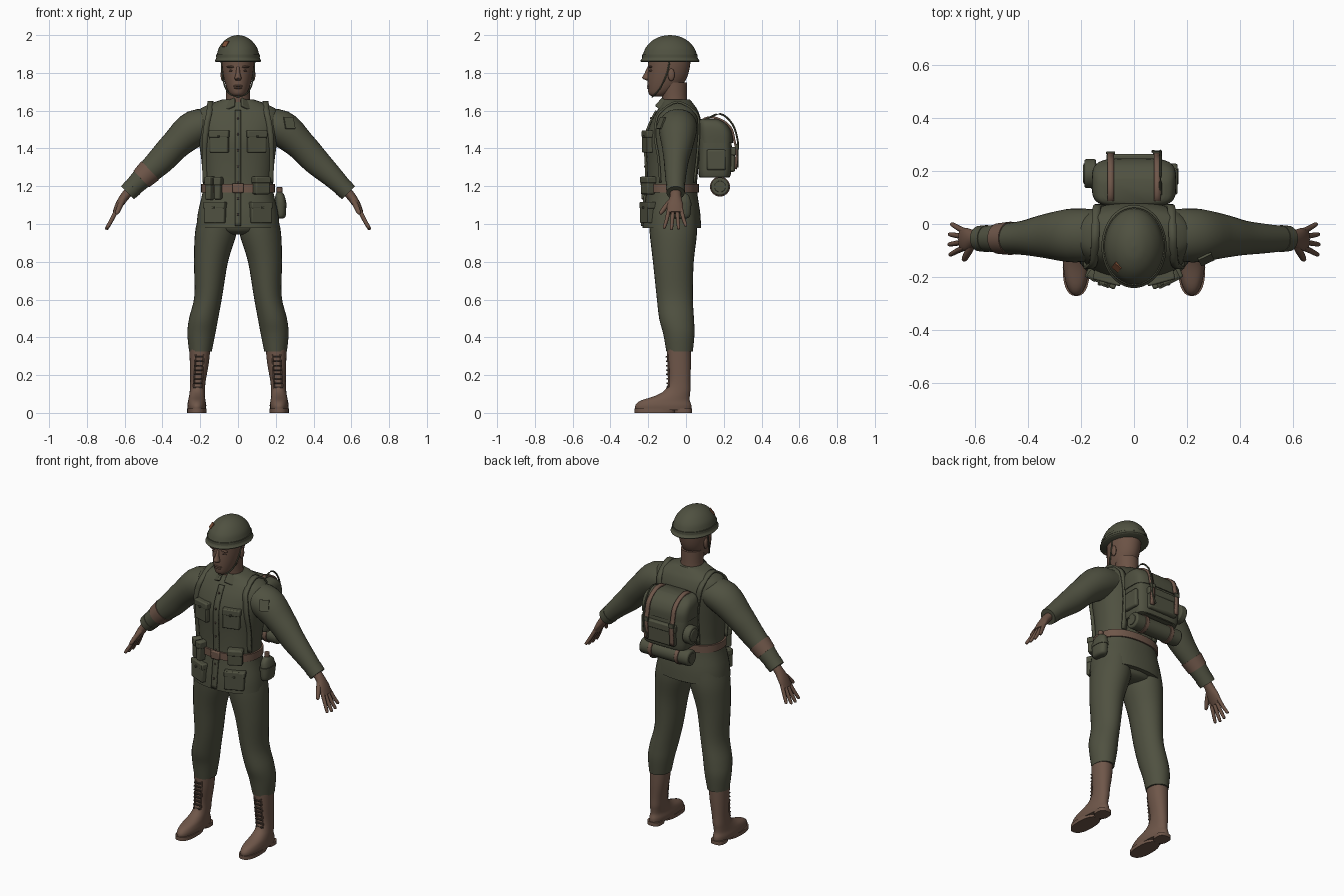
import bpy, bmesh
from math import sin, cos, pi, atan2, copysign
from mathutils import Vector, Matrix

if "Cube" in bpy.data.objects:
    bpy.data.objects.remove(bpy.data.objects["Cube"])


def material(name, rgb):
    m = bpy.data.materials.new(name)
    m.use_nodes = True
    m.diffuse_color = (*rgb, 1)
    m.node_tree.nodes["Principled BSDF"].inputs["Base Color"].default_value = (*rgb, 1)
    return m


olive = material("olive cloth", (0.079, 0.082, 0.052))
leather = material("brown leather", (0.158, 0.094, 0.067))
skin = material("skin", (0.15, 0.086, 0.06))
dark = material("dark brown trim", (0.06, 0.042, 0.032))
red = material("rust badge", (0.2, 0.075, 0.035))
SIDES = (("left", 1), ("right", -1))


def finish(name, bm, mat, angle=0.7):
    bmesh.ops.recalc_face_normals(bm, faces=bm.faces)
    me = bpy.data.meshes.new(name)
    bm.to_mesh(me)
    bm.free()
    ob = bpy.data.objects.new(name, me)
    bpy.context.collection.objects.link(ob)
    me.materials.append(mat)
    bpy.ops.object.select_all(action='DESELECT')
    ob.select_set(True)
    bpy.context.view_layer.objects.active = ob
    bpy.ops.object.shade_smooth_by_angle(angle=angle)
    return ob


def spline(pts, steps=4):
    """Catmull-Rom through points of any dimension."""
    out = []
    for i in range(len(pts) - 1):
        a, b, c, d = pts[max(i - 1, 0)], pts[i], pts[i + 1], pts[min(i + 2, len(pts) - 1)]
        for k in range(steps):
            t = k / steps
            out.append(tuple(q + t / 2 * (r - p + t * (2 * p - 5 * q + 4 * r - s + t * (3 * (q - r) + s - p)))
                             for p, q, r, s in zip(a, b, c, d)))
    return out + [tuple(pts[-1])]


def loft(name, rings, mat, p=2, flat=True, n=28, steps=4):
    """Skin rings (x, y, z, radius a, radius b); flat keeps them level."""
    rings = spline(rings, steps)
    bm = bmesh.new()
    rows = []
    for i, (x, y, z, a, b) in enumerate(rings):
        u, v = Vector((1, 0, 0)), Vector((0, 1, 0))
        if not flat:
            t = Vector(rings[min(i + 1, len(rings) - 1)][:3]) - Vector(rings[max(i - 1, 0)][:3])
            u = v.cross(t).normalized()
            v = t.cross(u).normalized()
        row = []
        for k in range(n):
            c, s = cos(2 * pi * k / n), sin(2 * pi * k / n)
            row.append(bm.verts.new(Vector((x, y, z)) + u * a * copysign(abs(c) ** (2 / p), c)
                                    + v * b * copysign(abs(s) ** (2 / p), s)))
        rows.append(row)
    for r, q in zip(rows, rows[1:]):
        for k in range(n):
            bm.faces.new((r[k], r[(k + 1) % n], q[(k + 1) % n], q[k]))
    bm.faces.new(rows[0])
    bm.faces.new(rows[-1])
    return finish(name, bm, mat)


def box(name, loc, size, mat, rot=Matrix(), bevel=0.006):
    bm = bmesh.new()
    bmesh.ops.create_cube(bm, size=1, matrix=Matrix.Translation(loc) @ rot @ Matrix.Diagonal((*size, 1)))
    ob = finish(name, bm, mat)
    if bevel:
        mod = ob.modifiers.new("soft edges", 'BEVEL')
        mod.width, mod.segments = bevel, 2
    return ob


def ball(name, loc, size, mat):
    bm = bmesh.new()
    bmesh.ops.create_uvsphere(bm, u_segments=16, v_segments=10, radius=1,
                              matrix=Matrix.Translation(loc) @ Matrix.Diagonal((*size, 1)))
    return finish(name, bm, mat)


def drum(name, loc, r, length, mat, axis='Y', bevel=0.008):
    bm = bmesh.new()
    rot = Matrix() if axis == 'Z' else Matrix.Rotation(pi / 2, 4, axis)
    bmesh.ops.create_cone(bm, cap_ends=True, segments=28, radius1=r, radius2=r, depth=length,
                          matrix=Matrix.Translation(loc) @ rot)
    ob = finish(name, bm, mat)
    mod = ob.modifiers.new("soft edges", 'BEVEL')
    mod.width, mod.segments = bevel, 2
    return ob


def ribbon(name, pts, width, mat, thick=0.012):
    bm = bmesh.new()
    w = Vector((width / 2, 0, 0))
    rows = [(bm.verts.new(Vector(p) - w), bm.verts.new(Vector(p) + w)) for p in spline(pts)]
    for a, b in zip(rows, rows[1:]):
        bm.faces.new((a[0], a[1], b[1], b[0]))
    ob = finish(name, bm, mat)
    mod = ob.modifiers.new("thickness", 'SOLIDIFY')
    mod.thickness, mod.offset = thick, 0


def cord(name, pts, r, mat):
    loft(name, [(*p, r, r) for p in pts], mat, flat=False, n=8)


# Jacket body, and a helper that finds its surface
P = 2.3
TORSO = [(0, -.075, .98, .22, .155), (0, -.075, 1.06, .212, .15), (0, -.075, 1.19, .185, .133),
         (0, -.07, 1.32, .192, .138), (0, -.065, 1.45, .21, .147), (0, -.052, 1.54, .228, .133),
         (0, -.045, 1.6, .21, .108), (0, -.045, 1.635, .15, .085), (0, -.05, 1.66, .08, .07)]
loft("jacket", TORSO, olive, P, n=48)
loft("trouser_seat", [(0, -.065, .945, .05, .08), (0, -.066, .965, .17, .115), (0, -.07, 1.02, .2, .13)], olive)


def surface(x, z, side=-1):
    r = min(spline(TORSO, 16), key=lambda q: abs(q[2] - z))
    return r[1] + side * r[4] * (1 - min(abs(x) / r[3], .985) ** P) ** (1 / P)


def on_jacket(name, x, z, size, mat, lift=0, bevel=0.006):
    yaw = atan2(surface(x + .02, z) - surface(x - .02, z), .04)
    n = Vector((sin(yaw), -cos(yaw), 0))
    box(name, Vector((x, surface(x, z), z)) + n * lift, size, mat, Matrix.Rotation(yaw, 4, 'Z'), bevel)


# Button front, belt and buckle
ribbon("button_placket", [(0, surface(0, z) - .004, z) for z in (.99, 1.1, 1.2, 1.3, 1.4, 1.5, 1.6)], .034, olive)
for i in range(7):
    ball("button", (0, surface(0, 1.05 + i * .085) - .011, 1.05 + i * .085), (.006, .005, .006), dark)
loft("belt", [(0, -.075, z, .195, .143) for z in (1.168, 1.212)], leather, P, n=48)
on_jacket("belt_buckle", 0, 1.19, (.06, .02, .05), leather, .012)

for side, s in SIDES:
    # Pockets with flaps
    for label, x, z, w, h in (("chest", .098, 1.435, .1, .115), ("hip", .12, 1.06, .115, .11)):
        on_jacket(f"{side}_{label}_pocket", s * x, z, (w, .036, h), olive, .002)
        on_jacket(f"{side}_{label}_flap", s * x, z + h * .36, (w + .008, .044, h * .33), olive, .004)
        on_jacket(f"{side}_{label}_button", s * x, z + h * .25, (.012, .012, .012), olive, .027, .003)
    # Collar wing
    box(f"{side}_collar", (s * .054, -.122, 1.628), (.092, .016, .058), olive,
        Matrix.Rotation(s * .5, 4, 'Z') @ Matrix.Rotation(s * .4, 4, 'Y') @ Matrix.Rotation(-.65, 4, 'X'))
    # Shoulder strap
    path = [(s * x, surface(x, z) - .005, z) for x, z in ((.172, 1.22), (.176, 1.35), (.174, 1.45), (.165, 1.53), (.152, 1.59))]
    path += [(s * .146, -.045, 1.646)]
    path += [(s * x, surface(x, z, 1) + .005, z) for x, z in ((.142, 1.59), (.132, 1.52), (.115, 1.4), (.11, 1.22))]
    ribbon(f"{side}_shoulder_strap", path, .03, olive)

    # Sleeve and cuff
    arm = [(.1, -.04, 1.535, .07, .09), (.225, -.043, 1.508, .096, .102), (.33, -.046, 1.42, .08, .084),
           (.41, -.052, 1.335, .073, .066), (.5, -.055, 1.25, .058, .055), (.575, -.055, 1.175, .046, .046)]
    loft(f"{side}_sleeve", [(s * q[0], *q[1:]) for q in arm], olive, flat=False)
    loft(f"{side}_cuff", [(s * .555, -.055, 1.195, .052, .051), (s * .585, -.055, 1.165, .048, .048)], olive, flat=False)
    # Hand with spread fingers
    loft(f"{side}_palm", [(s * .565, -.055, 1.185, .024, .03), (s * .6, -.055, 1.145, .024, .03),
                          (s * .63, -.058, 1.1, .02, .043), (s * .652, -.058, 1.06, .013, .04)], skin, flat=False)
    for i, reach in enumerate((.93, 1, .97, .82)):
        d = (i - 1.5) * .021
        loft(f"{side}_finger", [(s * .64, -.058 + d, 1.08, .012, .011), (s * (.645 + .025 * reach), -.058 + d * 1.4, 1.07 - .05 * reach, .011, .01),
                                (s * (.645 + .05 * reach), -.058 + d * 1.8, 1.07 - .094 * reach, .009, .008),
                                (s * (.645 + .053 * reach), -.058 + d * 1.85, 1.07 - .1 * reach, .003, .003)], skin, flat=False, n=10)
    loft(f"{side}_thumb", [(s * .605, -.068, 1.135, .014, .014), (s * .625, -.105, 1.095, .014, .013),
                           (s * .64, -.132, 1.06, .011, .01), (s * .643, -.138, 1.052, .003, .003)], skin, flat=False, n=10)

    # Trouser leg
    leg = [(.108, -.07, 1.05, .1, .125), (.118, -.067, .95, .11, .125), (.143, -.067, .8, .09, .108),
           (.157, -.06, .62, .074, .096), (.182, -.05, .5, .077, .092), (.194, -.038, .42, .074, .083), (.199, -.034, .325, .06, .07)]
    loft(f"{side}_trouser_leg", [(s * q[0], *q[1:]) for q in leg], olive, flat=True)
    # Boot, sole and laces
    boot = [(.218, -.12, .015, .048, .148), (.218, -.12, .04, .05, .148), (.218, -.11, .065, .046, .13),
            (.217, -.072, .09, .042, .092), (.215, -.045, .12, .04, .068), (.212, -.035, .17, .041, .058),
            (.205, -.036, .26, .05, .062), (.202, -.038, .335, .055, .064)]
    loft(f"{side}_boot", [(s * q[0], *q[1:]) for q in boot], leather, 2.2)
    loft(f"{side}_sole", [(s * .218, -.165, z, .051, .107) for z in (0, .022)], leather, 2.4)
    loft(f"{side}_heel", [(s * .218, -.015, z, .042, .046) for z in (0, .022)], leather, 2.8)
    for i in range(8):
        z = .135 + i * .023
        box(f"{side}_boot_lace", (s * (.214 - i * .0012), -.097 - i * .0007, z), (.046, .012, .008), dark, bevel=.002)
    for e in (-1, 1):
        cord(f"{side}_lace_edge", [(s * .214 + e * .022, -.09, .13), (s * .207 + e * .022, -.093, .24), (s * .203 + e * .022, -.096, .31)], .005, leather)

    # Face features
    ball(f"{side}_ear", (s * .082, -.078, 1.79), (.01, .018, .033), skin)
    ball(f"{side}_eye", (s * .034, -.184, 1.812), (.015, .008, .006), skin)
    ball(f"{side}_pupil", (s * .034, -.191, 1.812), (.005, .003, .004), dark)
    ball(f"{side}_brow", (s * .035, -.188, 1.832), (.025, .01, .006), skin)
    cord(f"{side}_chin_strap", [(s * .088, -.085, 1.87), (s * .084, -.1, 1.8), (s * .07, -.13, 1.73), (s * .045, -.16, 1.69), (0, -.18, 1.672)], .004, olive)

# Neck and head
loft("neck", [(0, -.055, 1.6, .075, .07), (0, -.06, 1.66, .064, .066), (0, -.065, 1.75, .064, .07)], skin)
loft("head", [(0, -.15, 1.674, .022, .025), (0, -.14, 1.688, .042, .056), (0, -.118, 1.72, .06, .084),
              (0, -.1, 1.77, .075, .103), (0, -.09, 1.83, .084, .11), (0, -.088, 1.88, .084, .11), (0, -.088, 1.92, .07, .09)], skin)
loft("nose", [(0, -.192, 1.835, .008, .01), (0, -.203, 1.795, .012, .018), (0, -.208, 1.772, .019, .024), (0, -.198, 1.76, .012, .01)], skin, n=12)
for z, w in ((1.731, .026), (1.72, .022)):
    ball("lip", (0, -.194, z), (w, .013, .006), skin)

# Helmet with band and badge
loft("helmet", [(0, -.085, 1.858, .118, .152), (0, -.085, 1.864, .123, .157), (0, -.085, 1.876, .116, .148), (0, -.085, 1.9, .111, .142),
                (0, -.085, 1.935, .1, .127), (0, -.085, 1.97, .073, .094), (0, -.085, 1.993, .037, .049), (0, -.085, 2, .002, .003)], olive, n=40)
loft("helmet_band", [(0, -.085, z, .116, .147) for z in (1.882, 1.897)], olive, n=40)
facing = Vector((-.55, -.6, .6)).to_track_quat('Z', 'Y').to_matrix().to_4x4()
box("helmet_badge", (-.065, -.163, 1.952), (.032, .034, .009), red, facing, 0)

# Belt pouches and canteen
for x, z, w, h in ((-.137, 1.19, .034, .125), (-.098, 1.19, .036, .12), (.115, 1.205, .085, .095)):
    on_jacket("ammo_pouch", x, z, (w, .055, h), olive, .015, .008)
    on_jacket("ammo_pouch_flap", x, z + h * .3, (w + .006, .063, h * .35), olive, .015)
loft("canteen", [(.222, -.03, 1.03, .018, .035), (.225, -.03, 1.045, .028, .052), (.225, -.03, 1.11, .03, .055),
                 (.222, -.03, 1.15, .024, .045), (.22, -.03, 1.17, .013, .016)], olive, 2.4)
drum("canteen_cap", (.22, -.03, 1.18), .015, .03, leather, 'Z', .003)
loft("canteen_strap", [(.225, -.03, z, .033, .058) for z in (1.095, 1.115)], olive, 2.4)

# Right sleeve band and left shoulder patch
loft("sleeve_band", [(-.465, -.054, 1.283, .068, .063), (-.512, -.055, 1.238, .06, .058)], leather, flat=False)
facing = Vector((.4, -.85, .4)).to_track_quat('Z', 'Y').to_matrix().to_4x4()
box("shoulder_patch", (.272, -.133, 1.535), (.055, .065, .009), olive, facing, 0)

# Backpack body, lid rounded toward the back, and pockets
loft("backpack", [(0, .15, 1.248, .125, .07), (0, .152, 1.262, .145, .085), (0, .155, 1.4, .152, .088), (0, .148, 1.5, .15, .083),
                  (0, .14, 1.53, .135, .07)], olive, 4.5, n=40)
loft("backpack_lid", [(0, .158, 1.43, .157, .09), (0, .155, 1.48, .159, .09), (0, .145, 1.52, .155, .08),
                      (0, .132, 1.545, .14, .062), (0, .125, 1.556, .115, .045)], olive, 4, n=40)
box("back_pocket", (0, .238, 1.34), (.2, .045, .13), olive, bevel=.012)
box("back_pocket_flap", (0, .24, 1.385), (.208, .05, .045), olive, bevel=.008)
box("pack_side_pouch", (.15, .16, 1.34), (.03, .1, .11), olive, bevel=.01)
drum("mess_tin", (-.165, .19, 1.35), .055, .045, olive)
drum("mess_tin_lid", (-.18, .19, 1.35), .04, .024, olive)
for s in (-1, 1):
    ribbon("pack_strap", [(s * .088, .075, 1.53), (s * .088, .1, 1.558), (s * .088, .15, 1.563), (s * .088, .205, 1.54),
                          (s * .088, .242, 1.5), (s * .088, .256, 1.44), (s * .088, .267, 1.39), (s * .088, .264, 1.29)], .024, leather)
    drum("roll_strap", (s * .09, .18, 1.198), .053, .024, leather, bevel=.002)
    box("strap_buckle", (s * .088, .268, 1.41), (.034, .012, .026), olive, bevel=.002)
cord("carry_cord", [(.1, .1, 1.55), (.1, .18, 1.583), (.1, .245, 1.53), (.1, .274, 1.44), (.095, .272, 1.36), (.07, .274, 1.3)], .005, olive)

# Bedroll under the pack
drum("bedroll", (0, .18, 1.198), .048, .33, olive)
for s in (-1, 1):
    drum("bedroll_end", (s * .164, .18, 1.198), .03, .008, olive, bevel=.002)
